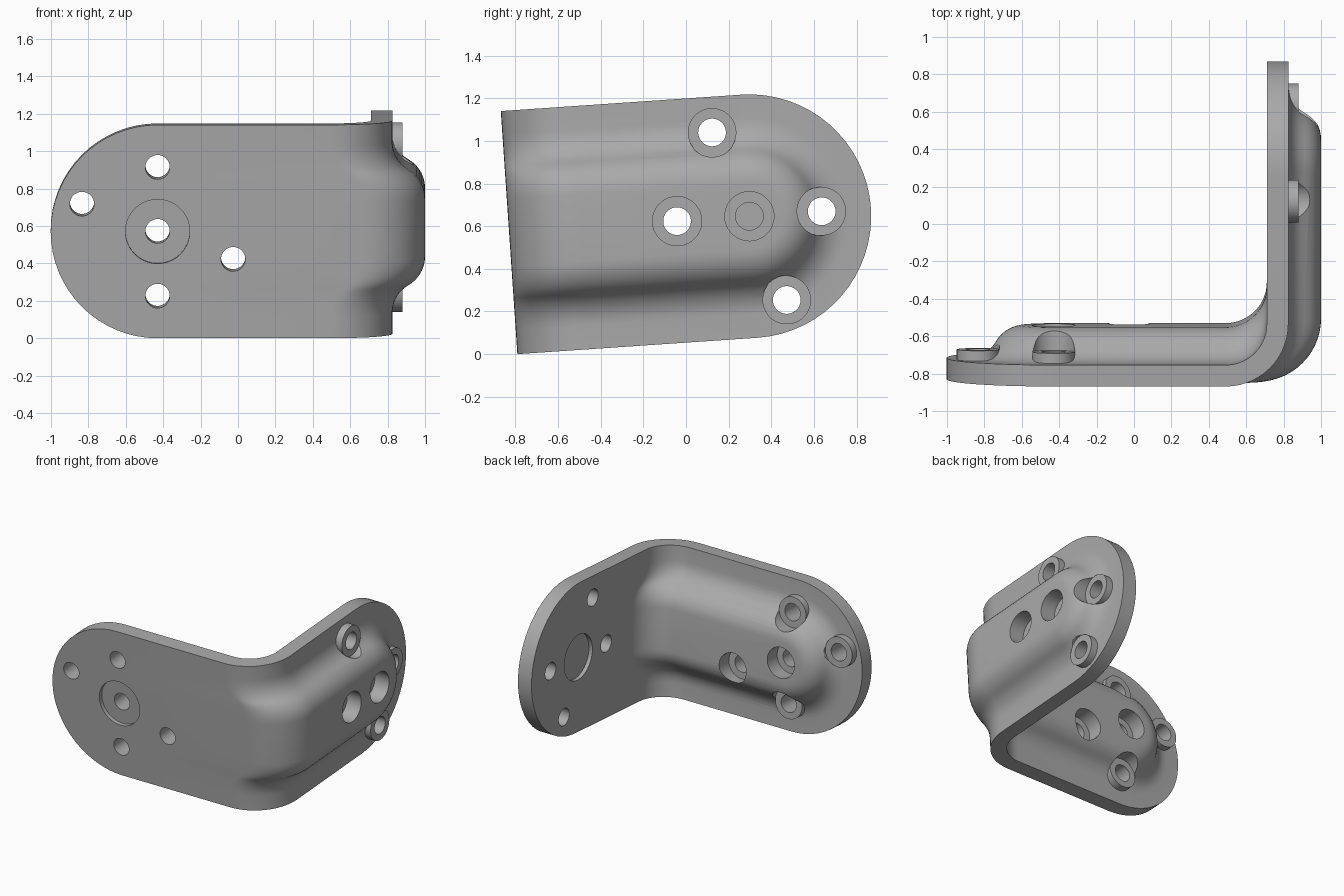
import bpy, bmesh, math
from mathutils import Matrix, Vector

if "Cube" in bpy.data.objects:
    bpy.data.objects.remove(bpy.data.objects["Cube"])

R = 0.5715                     # half width of the plate
AX, AY, AT = -0.43, -0.83, 0.115   # front leg: end centre x, outer face y, thickness
BY, BX = 0.30, 0.71            # side leg: end centre y, inner face x
RIDGE, BOSS = 0.175, 0.055     # ridge and boss heights above the plate
TILT = math.radians(3.9)

metal = bpy.data.materials.new("grey_metal")
metal.diffuse_color = (0.40, 0.40, 0.40, 1)
metal.use_nodes = True
metal.node_tree.nodes["Principled BSDF"].inputs["Base Color"].default_value = metal.diffuse_color

# ridge cross-section: (distance from centreline, height), flat top, round shoulder, fillet
arc = RIDGE
sec = [(0.0, RIDGE)]
r0 = 0.157
for i in range(8):
    a = math.radians(60) * i / 7
    sec.append((r0 + arc * math.sin(a), RIDGE - arc * (1 - math.cos(a))))
for i in range(6, -1, -1):
    a = math.radians(60) * i / 7
    sec.append((r0 + 2 * arc * math.sin(math.radians(60)) - arc * math.sin(a), arc * (1 - math.cos(a))))
sec.append((R, 0.0))


def loop(r, ya, xb, rad):
    """Closed bent stadium outline at distance r from the centreline."""
    pts = []
    n, m = 32, 14
    for i in range(n + 1):                       # front leg rounded end
        a = math.pi / 2 + math.pi * i / n
        pts.append((AX + r * math.cos(a), ya, r * math.sin(a)))
    bend = []
    for i in range(m + 1):                       # bend
        a = math.pi / 2 * i / m
        bend.append((xb - rad + rad * math.sin(a), ya + rad - rad * math.cos(a)))
    pts += [(x, y, -r) for x, y in bend]
    for i in range(n + 1):                       # side leg rounded end
        a = -math.pi / 2 + math.pi * i / n
        pts.append((xb, BY + r * math.cos(a), r * math.sin(a)))
    pts += [(x, y, r) for x, y in reversed(bend)]
    return pts


# bracket body: inner skin, rim, outer skin
bm = bmesh.new()
inner = [loop(r, AY + AT + h, BX, 0.22) for r, h in sec]
outer = [loop(r, AY, BX + AT + h, 0.335) for r, h in sec]
rings = [[bm.verts.new(p) for p in l] for l in inner + outer[::-1]]
for a, b in zip(rings, rings[1:]):
    for i in range(len(a)):
        j = (i + 1) % len(a)
        bm.faces.new((a[i], a[j], b[j], b[i]))
bmesh.ops.remove_doubles(bm, verts=bm.verts, dist=1e-5)
bmesh.ops.recalc_face_normals(bm, faces=bm.faces)
me = bpy.data.meshes.new("bracket")
bm.to_mesh(me)
bm.free()
bracket = bpy.data.objects.new("bracket", me)
bpy.context.collection.objects.link(bracket)
me.materials.append(metal)

# hole patterns: origin on the flat face, direction towards the ridge
spots = []
for u, v in [(0, 0), (0, 0.345), (0, -0.345), (-0.404, 0.148), (0.404, -0.148)]:
    spots.append((Vector((AX + u, AY, v)), Vector((0, 1, 0))))
for u, v in [(0, 0), (0.34, 0), (-0.34, 0), (-0.148, 0.404), (0.148, -0.404)]:
    spots.append((Vector((BX, BY + u, v)), Vector((1, 0, 0))))


def rods(name, items, radius, lo, hi):
    """One mesh of separate cylinders spanning lo..hi along each direction."""
    b = bmesh.new()
    for o, d in items:
        mat = Matrix.Translation(o + d * (lo + hi) / 2) @ d.to_track_quat('Z', 'Y').to_matrix().to_4x4()
        bmesh.ops.create_cone(b, cap_ends=True, segments=40, radius1=radius, radius2=radius,
                              depth=hi - lo, matrix=mat)
    mesh = bpy.data.meshes.new(name)
    b.to_mesh(mesh)
    b.free()
    mesh.materials.append(metal)
    ob = bpy.data.objects.new(name, mesh)
    bpy.context.collection.objects.link(ob)
    ob.hide_render = True
    return ob


# bosses, spot-faced pockets, through holes and flat-side counterbores
steps = [
    ('UNION', rods("bosses", spots, 0.114, 0.05, AT + BOSS + 0.006)),
    ('DIFFERENCE', rods("pockets", spots, 0.1155, AT + BOSS, AT + 0.3)),
    ('DIFFERENCE', rods("holes", spots, 0.065, -0.1, AT + 0.25)),
    ('DIFFERENCE', rods("counterbores", [spots[0], spots[5]], 0.172, -0.1, 0.03)),
]
for op, tool in steps:
    mod = bracket.modifiers.new(tool.name, 'BOOLEAN')
    mod.operation, mod.object, mod.solver = op, tool, 'EXACT'
bpy.context.view_layer.objects.active = bracket
bracket.select_set(True)
for mod in list(bracket.modifiers):
    bpy.ops.object.modifier_apply(modifier=mod.name)
for _, tool in steps:
    bpy.data.objects.remove(tool)

# lean the whole bracket slightly and stand it on the ground
pivot = Vector((0, AY, 0))
bracket.data.transform(Matrix.Translation((0, AY, R * math.cos(TILT))) @
                       Matrix.Rotation(TILT, 4, 'X') @ Matrix.Translation(-pivot))
bpy.ops.object.shade_smooth_by_angle(angle=math.radians(30))
